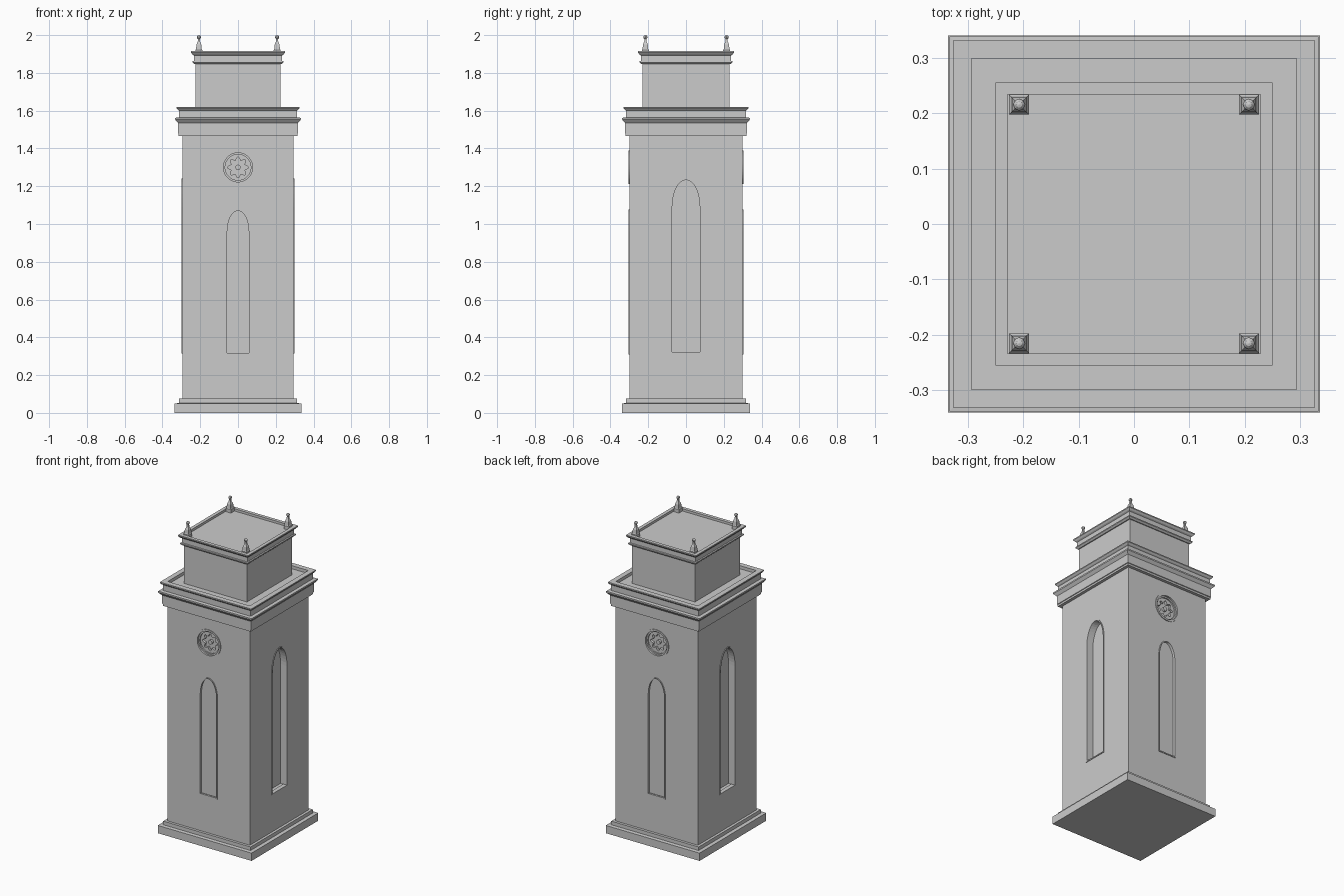
import bpy, bmesh
from math import sin, cos, pi
from mathutils import Matrix

if "Cube" in bpy.data.objects:
    bpy.data.objects.remove(bpy.data.objects["Cube"])

DY = 0.005           # the tower is slightly deeper than wide
HX, HY = 0.295, 0.30  # shaft half sizes


def finish(name, bm, matrix=None):
    bmesh.ops.recalc_face_normals(bm, faces=bm.faces)
    me = bpy.data.meshes.new(name)
    bm.to_mesh(me)
    bm.free()
    ob = bpy.data.objects.new(name, me)
    bpy.context.collection.objects.link(ob)
    if matrix:
        ob.matrix_world = matrix
    return ob


def loft(name, profile, dy=DY, at=(0, 0)):
    """Stack of rectangles, profile = (half width, z)."""
    bm = bmesh.new()
    rings = [[bm.verts.new((at[0] + sx * h, at[1] + sy * (h + dy), z))
              for sx, sy in ((-1, -1), (1, -1), (1, 1), (-1, 1))] for h, z in profile]
    for a, b in zip(rings, rings[1:]):
        for i in range(4):
            j = (i + 1) % 4
            bm.faces.new((a[i], a[j], b[j], b[i]))
    bm.faces.new(rings[0])
    bm.faces.new(rings[-1])
    return finish(name, bm)


def prism(name, outline, y0, y1, matrix):
    bm = bmesh.new()
    f = bm.faces.new([bm.verts.new((x, y0, z)) for x, z in outline])
    r = bmesh.ops.extrude_face_region(bm, geom=[f])
    vs = [v for v in r['geom'] if isinstance(v, bmesh.types.BMVert)]
    bmesh.ops.translate(bm, verts=vs, vec=(0, y1 - y0, 0))
    return finish(name, bm, matrix)


def ring(name, outer, inner, y0, y1, matrix):
    """Closed frame between two outlines of equal point count."""
    bm = bmesh.new()
    loops = [[bm.verts.new((x, y, z)) for x, z in pts]
             for pts, y in ((outer, y0), (outer, y1), (inner, y1), (inner, y0))]
    n = len(outer)
    for k in range(4):
        a, b = loops[k], loops[(k + 1) % 4]
        for i in range(n):
            j = (i + 1) % n
            bm.faces.new((a[i], a[j], b[j], b[i]))
    return finish(name, bm, matrix)


def arch(w, z0, spring, top, n=20):
    pts = [(-w, z0), (w, z0)]
    return pts + [(w * cos(pi * i / n), spring + (top - spring) * sin(pi * i / n)) for i in range(n + 1)]


def circle(r, z=1.30, lobe=0.0, n=64):
    out = []
    for i in range(n):
        t = 2 * pi * i / n
        q = r + lobe * cos(8 * t)
        out.append((q * cos(t), z + q * sin(t)))
    return out


# plinth, shaft, cornice and upper stage
loft("plinth", [(.335, 0), (.335, .05), (.312, .052), (.312, .075), (.28, .075)])
shaft = loft("shaft", [(HX, .06), (HX, 1.48)])
loft("main_cornice", [(.28, 1.466), (.314, 1.466), (.314, 1.478), (.318, 1.48), (.318, 1.535),
                      (.324, 1.542), (.333, 1.553), (.333, 1.562), (.312, 1.564), (.312, 1.60),
                      (.318, 1.604), (.326, 1.613), (.326, 1.62), (.293, 1.62), (.293, 1.60)])
loft("upper_stage", [(.225, 1.58), (.225, 1.87)])
loft("upper_cornice", [(.215, 1.846), (.231, 1.846), (.241, 1.855), (.241, 1.862), (.234, 1.864),
                       (.234, 1.893), (.242, 1.898), (.25, 1.908), (.25, 1.915),
                       (.228, 1.915), (.228, 1.90)])

# corner finials
for sx in (-1, 1):
    for sy in (-1, 1):
        at = (sx * .207, sy * .215)
        loft("finial", [(.018, 1.895), (.018, 1.922), (.015, 1.926), (.013, 1.95), (.006, 1.966),
                        (.005, 1.982)], 0, at)
        bm = bmesh.new()
        bmesh.ops.create_uvsphere(bm, u_segments=8, v_segments=6, radius=.011)
        finish("finial_ball", bm, Matrix.Translation((*at, 1.989)))

# windows on all four faces (local -y points outwards)
cutters = []
for k in range(4):
    face = Matrix.Rotation(k * pi / 2, 4, 'Z') @ Matrix.Translation((0, -(HX if k % 2 else HY), 0))
    if k % 2:
        w, z0, sp, top, depth = .08, .315, 1.09, 1.24, .045
    else:
        w, z0, sp, top, depth = .064, .31, .96, 1.077, .016
        # round tracery window
        cutters.append(prism("rose_cutter", circle(.08), -.05, .03, face))
        ring("rose_surround", circle(.088), circle(.077), -.005, .028, face)
        ring("rose_inner_ring", circle(.079), circle(.068), .006, .031, face)
        ring("rose_tracery", circle(.069), circle(.046, lobe=.009), .015, .031, face)
        prism("rose_boss", circle(.014), .015, .031, face)
    b = .007
    cutters.append(prism("window_cutter", arch(w - .003, z0 + .003, sp, top - .003), -.05, depth, face))
    ring("window_frame", arch(w, z0, sp, top), arch(w - b, z0 + b, sp, top - b), -.004, depth * .5, face)

for c in cutters:
    c.hide_render = True
    c.hide_viewport = True
    m = shaft.modifiers.new(c.name, 'BOOLEAN')
    m.operation, m.solver, m.object = 'DIFFERENCE', 'EXACT', c
